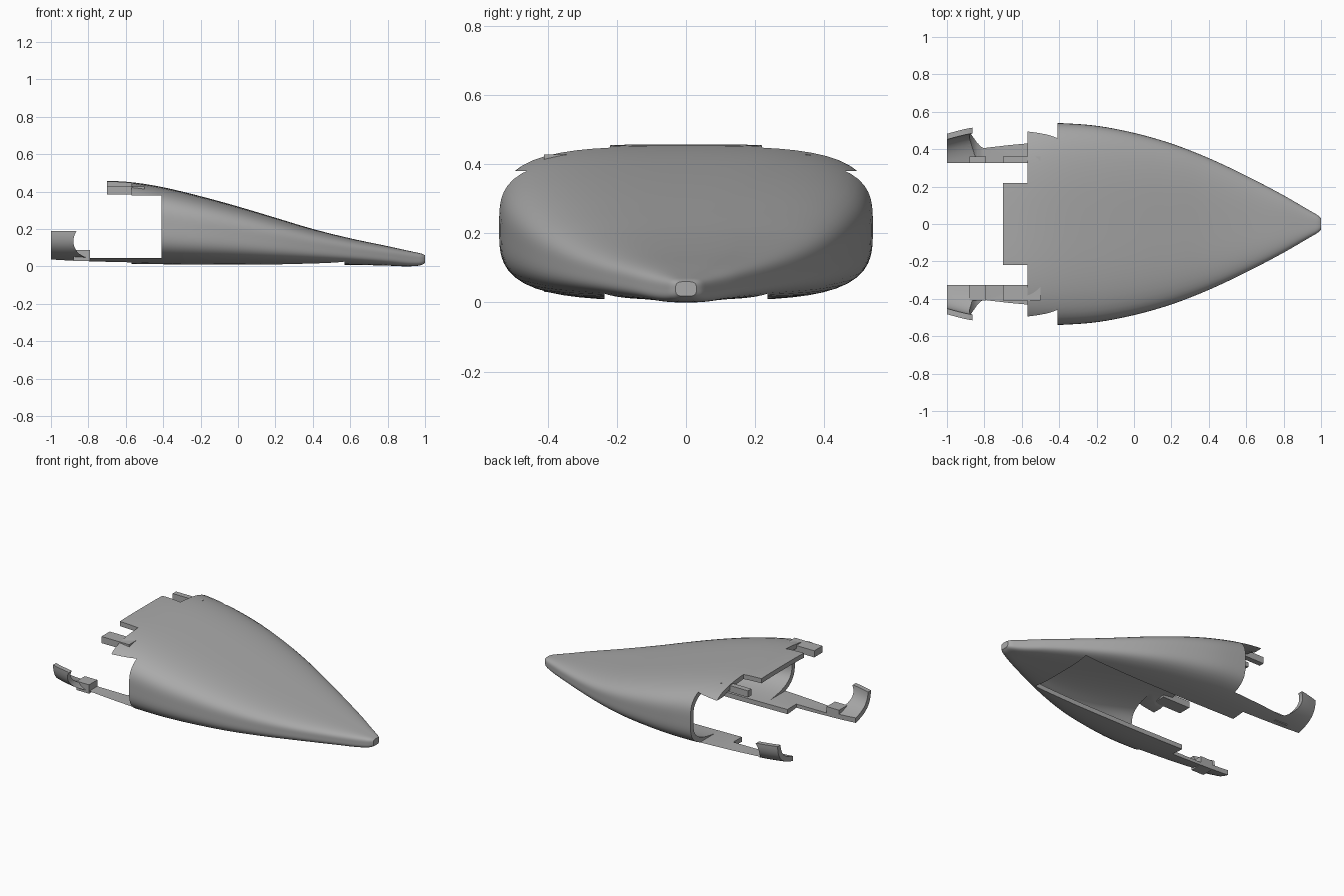
import bpy, bmesh, math

cube = bpy.data.objects.get("Cube")
if cube:
    bpy.data.objects.remove(cube, do_unlink=True)

grey = bpy.data.materials.new("plain grey")
grey.use_nodes = True
grey.diffuse_color = (0.4, 0.4, 0.4, 1)
grey.node_tree.nodes["Principled BSDF"].inputs["Base Color"].default_value = (0.4, 0.4, 0.4, 1)

# Hull stations: x, half width, bottom, top
STATIONS = [
    (-1.1, 0.45, 0.025, 0.45), (-1.0, 0.483, 0.02, 0.455), (-0.87, 0.515, 0.016, 0.457),
    (-0.7, 0.532, 0.012, 0.457), (-0.57, 0.54, 0.01, 0.45), (-0.41, 0.54, 0.008, 0.425),
    (-0.2, 0.525, 0.006, 0.375), (0.0, 0.487, 0.006, 0.32), (0.2, 0.43, 0.006, 0.26),
    (0.4, 0.352, 0.008, 0.2), (0.6, 0.258, 0.008, 0.15), (0.8, 0.153, 0.004, 0.108),
    (0.9, 0.095, 0.0, 0.086), (0.96, 0.06, 0.003, 0.073), (0.985, 0.045, 0.009, 0.067),
    (1.0, 0.03, 0.018, 0.06)]
WALL = 0.03


def station(x):
    """Smoothly interpolated half width, bottom and top at x."""
    i = max(k for k in range(len(STATIONS) - 1) if STATIONS[k][0] <= x)
    a, b = STATIONS[i], STATIONS[i + 1]
    before, after = STATIONS[max(i - 1, 0)], STATIONS[min(i + 2, len(STATIONS) - 1)]
    d = b[0] - a[0]
    t = (x - a[0]) / d
    out = []
    for c in (1, 2, 3):
        m0 = (b[c] - before[c]) / (b[0] - before[0]) * d
        m1 = (after[c] - a[c]) / (after[0] - a[0]) * d
        out.append((1 + 2 * t) * (1 - t) ** 2 * a[c] + t * (1 - t) ** 2 * m0
                   + t * t * (3 - 2 * t) * b[c] + t * t * (t - 1) * m1)
    return out


def make(name, bm):
    bmesh.ops.recalc_face_normals(bm, faces=bm.faces)
    mesh = bpy.data.meshes.new(name)
    bm.to_mesh(mesh)
    bm.free()
    mesh.materials.append(grey)
    ob = bpy.data.objects.new(name, mesh)
    bpy.context.collection.objects.link(ob)
    return ob


def loft(name, start, end, inset, steps=64, sides=80, power=3.5):
    """Closed loft of rounded-rectangle rings along x."""
    bm = bmesh.new()
    rings = []
    for i in range(steps + 1):
        u = i / steps
        x = start + (end - start) * (1 - (1 - u) ** 1.5)
        w, low, high = station(x)
        mid, h, w = (low + high) / 2, (high - low) / 2 - inset, w - inset
        ring = []
        for k in range(sides):
            a = math.tau * k / sides
            c, s = math.cos(a), math.sin(a)
            r = (abs(c) ** power + abs(s) ** power) ** (-1 / power)
            ring.append(bm.verts.new((x, w * r * c, mid + h * r * s)))
        rings.append(ring)
    for p, q in zip(rings, rings[1:]):
        for k in range(sides):
            n = (k + 1) % sides
            bm.faces.new((p[k], p[n], q[n], q[k]))
    bm.faces.new(rings[0])
    bm.faces.new(rings[-1])
    return make(name, bm)


def prism(name, outline, y0, y1):
    """Extrude an x-z outline from y0 to y1."""
    bm = bmesh.new()
    face = bm.faces.new([bm.verts.new((x, y0, z)) for x, z in outline])
    new = bmesh.ops.extrude_face_region(bm, geom=[face])["geom"]
    bmesh.ops.translate(bm, vec=(0, y1 - y0, 0),
                        verts=[v for v in new if isinstance(v, bmesh.types.BMVert)])
    return make(name, bm)


def box(name, x0, x1, y0, y1, z0, z1):
    return prism(name, [(x0, z0), (x1, z0), (x1, z1), (x0, z1)], y0, y1)


def cut(target, cutter):
    cutter.hide_render = True
    mod = target.modifiers.new("cut", "BOOLEAN")
    mod.operation, mod.solver, mod.object = "DIFFERENCE", "EXACT", cutter
    bpy.context.view_layer.objects.active = target
    bpy.ops.object.modifier_apply(modifier=mod.name)
    bpy.data.objects.remove(cutter, do_unlink=True)


# Hollow nose shell
shell = loft("nose_shell", -1.0, 1.0, 0)
cut(shell, loft("cavity_cutter", -1.08, 0.86, WALL))

# Side openings, with the rounded front edge of the rear clips
arc = [(-0.79 + 0.09 * math.cos(math.radians(a)), 0.135 + 0.09 * math.sin(math.radians(a)))
       for a in range(145, 271, 9)]
cut(shell, prism("side_cutter", [(-1.2, 0.19), (-0.87, 0.19)] + arc +
                 [(-0.41, 0.045), (-0.41, 0.38), (-0.7, 0.38), (-0.7, 0.7), (-1.2, 0.7)], -1, 1))

# Floor slot, wider at the back
cut(shell, box("floor_cutter", -0.6, 0.57, -0.235, 0.235, -0.1, 0.08))
cut(shell, box("rear_floor_cutter", -1.2, -0.57, -0.325, 0.325, -0.1, 0.25))

# Roof corners leave a central tongue
for side in (-1, 1):
    y0, y1 = sorted((side * 0.22, side * 0.8))
    cut(shell, box("roof_cutter", -0.8, -0.57, y0, y1, 0.3, 0.7))

bpy.ops.object.select_all(action="DESELECT")
shell.select_set(True)
bpy.context.view_layer.objects.active = shell
bpy.ops.object.shade_smooth_by_angle(angle=math.radians(30))

# Locating tabs on the roof and on the floor rails
for label, y0, y1 in (("left", 0.325, 0.36), ("right", -0.41, -0.325)):
    box(label + "_roof_tab", -0.7, -0.5, y0, y1, 0.385, 0.428)
    box(label + "_rail_tab", -0.88, -0.79, y0, y1, 0.03, 0.088)
